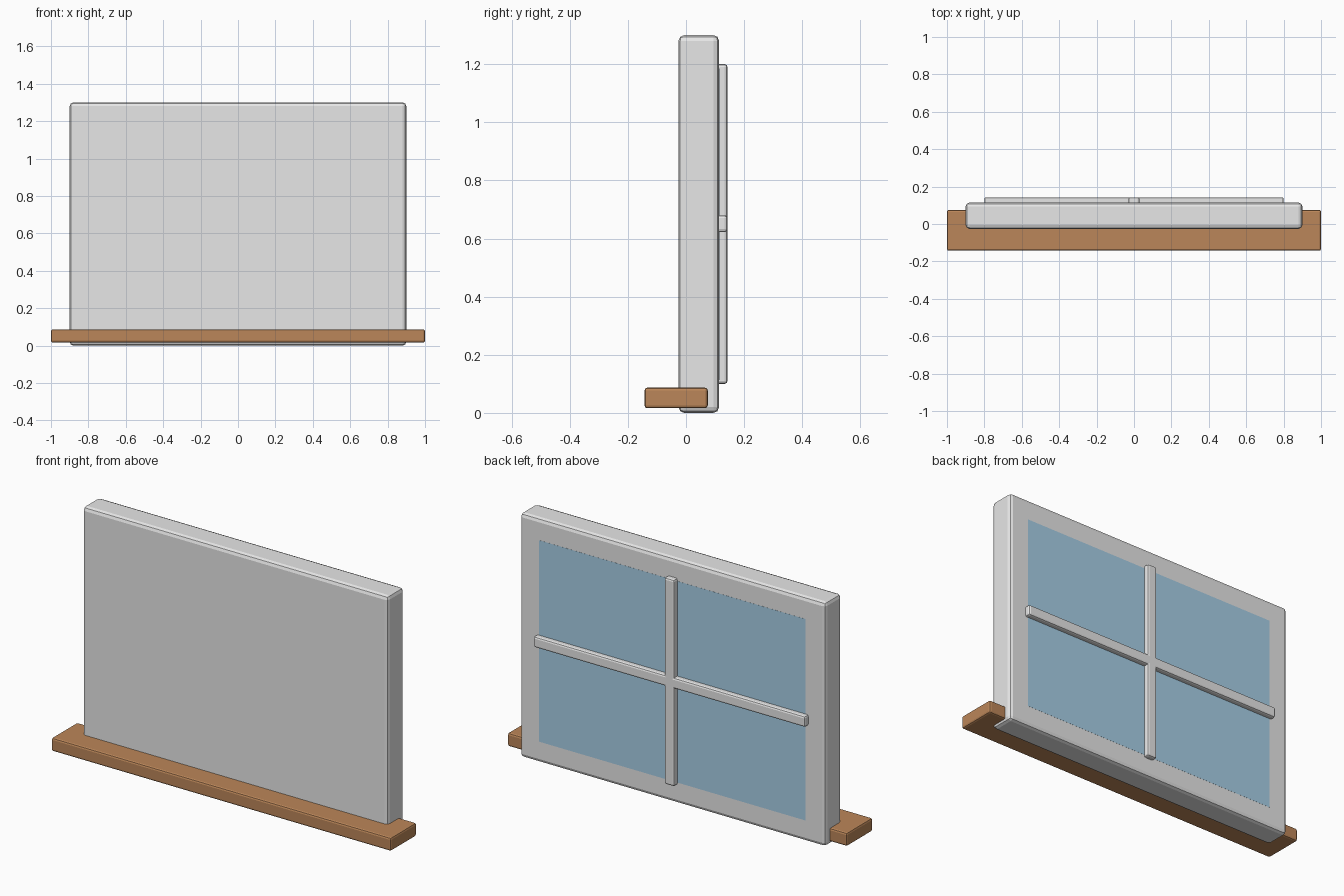
import bpy
from mathutils import Vector

cube = bpy.data.objects.get("Cube")
if cube:
    bpy.data.objects.remove(cube, do_unlink=True)


def material(name, rgb):
    mat = bpy.data.materials.new(name)
    mat.use_nodes = True
    color = (*rgb, 1)
    mat.diffuse_color = color
    bsdf = next(n for n in mat.node_tree.nodes if n.type == "BSDF_PRINCIPLED")
    bsdf.inputs["Base Color"].default_value = color
    return mat


def box(name, low, high, mat, bevel=0):
    """Box between two corners, with optional rounded edges."""
    low, high = Vector(low), Vector(high)
    bpy.ops.mesh.primitive_cube_add(size=1, location=(low + high) / 2)
    obj = bpy.context.object
    obj.name = name
    obj.scale = high - low
    bpy.ops.object.transform_apply(location=False, rotation=False, scale=True)
    obj.data.materials.append(mat)
    if bevel:
        mod = obj.modifiers.new("rounded_edges", "BEVEL")
        mod.width = bevel
        mod.segments = 2
    return obj


paint = material("white_paint", (0.8, 0.8, 0.8))
wood = material("brown_wood", (0.5, 0.24, 0.1))
glass = material("blue_glass", (0.41, 0.66, 0.84))

BACK = 0.114    # back face of the window panel
BAR_BACK = 0.143

# Panel and the sill that runs through its foot
box("window_panel", (-0.9, -0.026, 0), (0.9, BACK, 1.3), paint, 0.02)
box("window_sill", (-1, -0.143, 0.016), (1, 0.075, 0.087), wood, 0.01)

# Glass lies almost flush with the back of the panel
box("glass_pane", (-0.785, BACK - 0.004, 0.113), (0.785, BACK + 0.0006, 1.185), glass)

# Crossing glazing bars
box("vertical_bar", (-0.029, BACK - 0.02, 0.1), (0.029, BAR_BACK, 1.2), paint, 0.01)
box("horizontal_bar", (-0.8, BACK - 0.02, 0.622), (0.8, BAR_BACK, 0.68), paint, 0.01)
